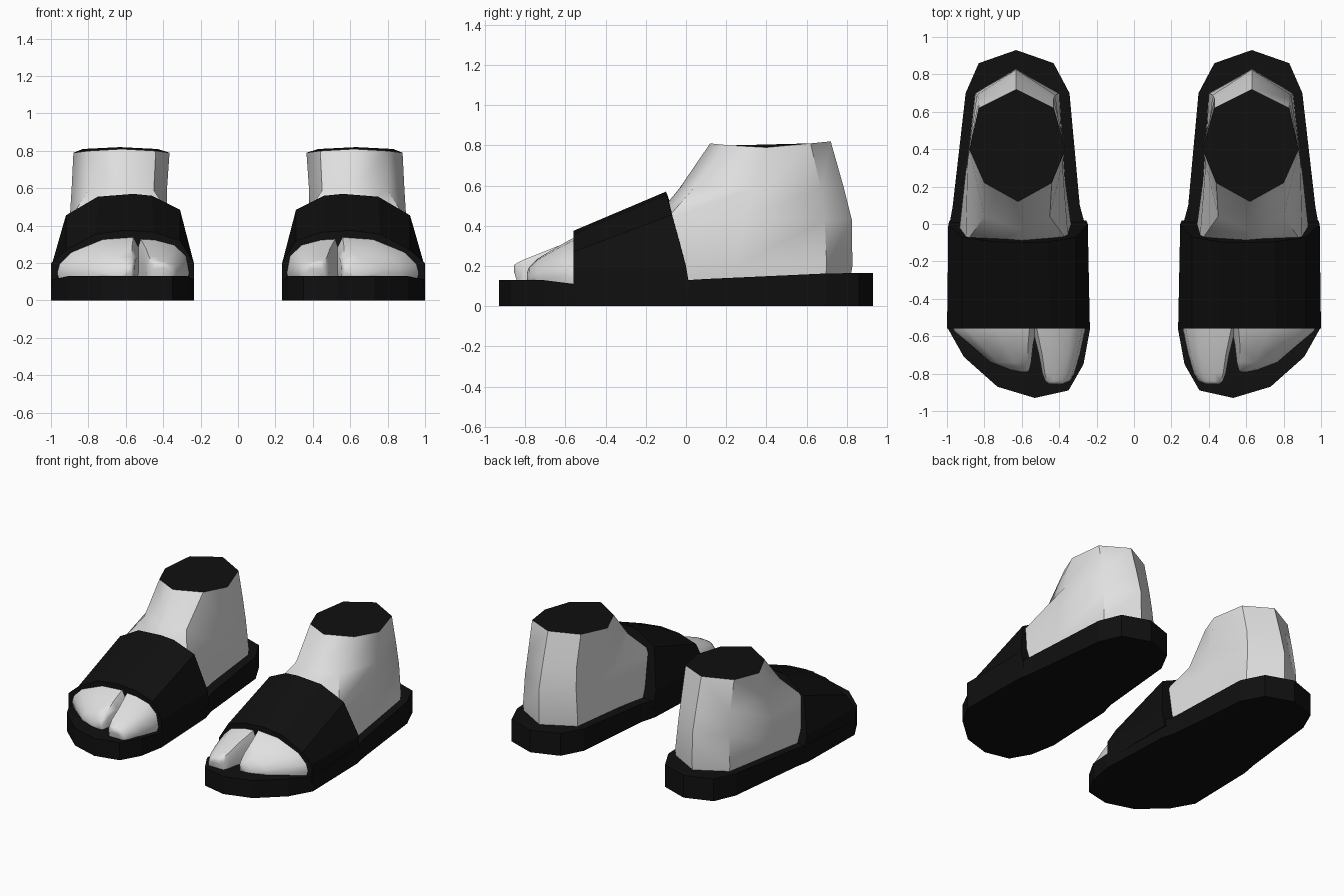
import bpy, bmesh, math

if "Cube" in bpy.data.objects:
    bpy.data.objects.remove(bpy.data.objects["Cube"])


def material(name, value):
    m = bpy.data.materials.new(name)
    m.diffuse_color = (value, value, value, 1)
    m.use_nodes = True
    m.node_tree.nodes["Principled BSDF"].inputs["Base Color"].default_value = m.diffuse_color
    return m


BLACK = material("black", 0.005)
GREY = material("light grey", 0.75)


def make_part(name, rings, mats, smooth=None, closed_ends=True):
    """Loft closed rings of points into a solid, mirrored to the other side."""
    bm = bmesh.new()
    loops = [[bm.verts.new(p) for p in ring] for ring in rings]
    n = len(loops[0])
    for a, b in zip(loops, loops[1:]):
        for i in range(n):
            j = (i + 1) % n
            bm.faces.new((a[i], a[j], b[j], b[i]))
    if closed_ends:
        bm.faces.new(loops[0])
        bm.faces.new(loops[-1])
    return finish(name, bm, mats, smooth)


def finish(name, bm, mats, smooth=None):
    bmesh.ops.recalc_face_normals(bm, faces=bm.faces)
    me = bpy.data.meshes.new(name)
    bm.to_mesh(me)
    bm.free()
    for m in mats:
        me.materials.append(m)
    ob = bpy.data.objects.new(name, me)
    bpy.context.collection.objects.link(ob)
    if smooth:
        bpy.ops.object.select_all(action='DESELECT')
        ob.select_set(True)
        bpy.context.view_layer.objects.active = ob
        bpy.ops.object.shade_smooth_by_angle(angle=math.radians(smooth))
    ob.modifiers.new("other_side", 'MIRROR').use_mirror_merge = False
    return ob


# Sole: outline in matching inner and outer points, with a top that rises to the heel
outer = [(.83, .86), (.90, .70), (.97, .09), (.99, -.02), (1, -.55), (.91, -.71), (.73, -.87)]
inner = [(.43, .86), (.345, .70), (.29, .10), (.26, -.01), (.235, -.56), (.27, -.75), (.35, -.89)]
heights = [.165, .163, .135, .128, .11, .13, .13]
bm = bmesh.new()


def column(p, z):
    return bm.verts.new((*p, 0)), bm.verts.new((*p, z))


back, front = column((.63, .93), .165), column((.53, -.93), .13)
outs = [column(p, z) for p, z in zip(outer, heights)]
ins = [column(p, z) for p, z in zip(inner, heights)]
edge = [back] + outs + [front] + ins[::-1]
for a, b in zip(edge, edge[1:] + edge[:1]):
    bm.faces.new((a[0], b[0], b[1], a[1]))
for k in (0, 1):
    bm.faces.new((back[k], outs[0][k], ins[0][k]))
    bm.faces.new((front[k], ins[-1][k], outs[-1][k]))
    for i in range(6):
        bm.faces.new((outs[i][k], outs[i + 1][k], ins[i + 1][k], ins[i][k]))
finish("sole", bm, [BLACK])

# Strap: wide band over the forefoot, higher and leaning at the back
strap_front = [(.236, .06), (.236, .20), (.31, .32), (.45, .365), (.60, .375),
               (.76, .355), (.92, .27), (.999, .20), (.999, .06)]
strap_back = [(.255, .02, .08), (.247, 0, .20), (.31, -.07, .485), (.46, -.095, .56),
              (.56, -.10, .57), (.75, -.095, .555), (.92, -.07, .455), (.993, 0, .20),
              (.985, .02, .08)]
make_part("strap", [[(x, -.56, z) for x, z in strap_front], strap_back], [BLACK])

# Ankle and heel: eight-sided rings from the cut top down to the sole
top = [(.63, .72, .82), (.83, .62, .81), (.88, .40, .79), (.80, .22, .80),
       (.62, .12, .81), (.44, .22, .80), (.366, .40, .79), (.43, .62, .81)]
levels = [
    (.59, [(.63, .785), (.83, .67), (.89, .34), (.80, .04), (.60, -.03), (.45, .04), (.38, .34), (.43, .67)]),
    (.43, [(.63, .825), (.84, .69), (.90, .28), (.90, -.10), (.60, -.16), (.35, -.10), (.38, .28), (.42, .69)]),
    (.20, [(.63, .828), (.85, .70), (.90, .25), (.94, -.09), (.60, -.20), (.325, -.09), (.37, .25), (.40, .70)]),
    (.10, [(.63, .81), (.84, .69), (.89, .25), (.93, -.09), (.60, -.20), (.335, -.09), (.38, .25), (.41, .69)]),
]
rings = [top] + [[(x, y, z) for x, y in pts] for z, pts in levels]
ankle = make_part("ankle", rings, [GREY, BLACK], smooth=50)
for f in ankle.data.polygons:      # dark cut surface on top
    if f.normal.z > .8 and f.center.z > .75:
        f.material_index = 1


# Toes: cross-sections along the foot, given as y, x range and z range
def toes(name, section, stations):
    make_part(name, [[(x0 + (x1 - x0) * u, y, z0 + (z1 - z0) * v) for u, v in section]
                     for y, x0, x1, z0, z1 in stations], [GREY], smooth=60)


toes("big_toe",
     [(.06, 0), (0, .2), (.06, .6), (.28, .86), (.65, .98), (.92, 1), (1, .7), (.98, 0)],
     [(-.45, .25, .56, .09, .36), (-.57, .262, .54, .10, .325), (-.70, .29, .508, .11, .275),
      (-.80, .32, .49, .12, .235), (-.84, .345, .475, .12, .215), (-.855, .38, .455, .17, .205)])
toes("small_toes",
     [(.02, 0), (0, .7), (.08, 1), (.45, .95), (.83, .66), (.97, .4), (1, .2), (.97, 0)],
     [(-.45, .50, .985, .09, .37), (-.57, .525, .965, .10, .335), (-.65, .54, .87, .11, .29),
      (-.74, .55, .765, .12, .235), (-.78, .56, .66, .12, .195), (-.79, .57, .61, .13, .17)])
